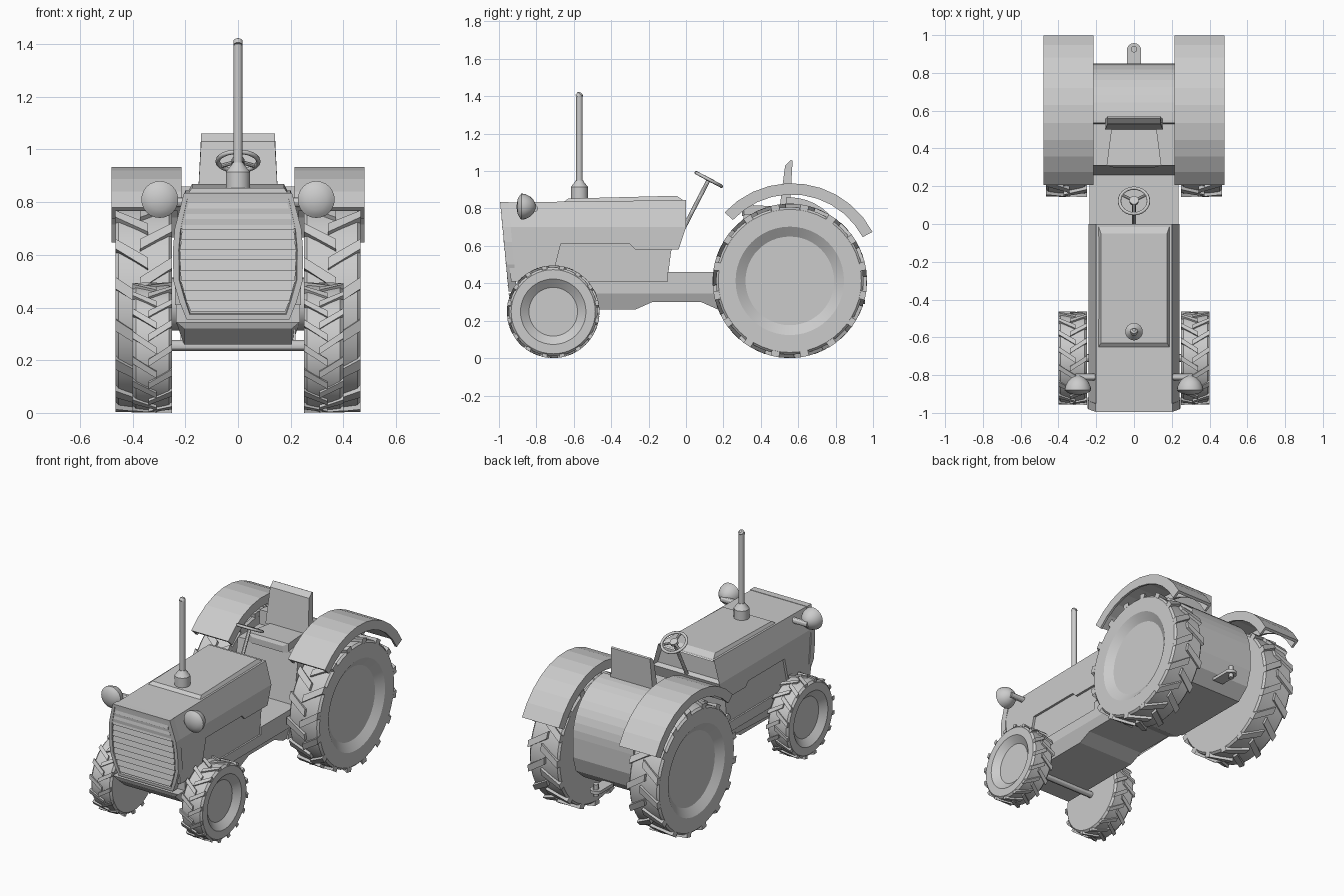
import bpy, bmesh
from math import pi, sin, cos, radians
from mathutils import Vector

if "Cube" in bpy.data.objects:
    bpy.data.objects.remove(bpy.data.objects["Cube"])

grey = bpy.data.materials.new("plain grey")
grey.use_nodes = True
COLOUR = (0.6, 0.6, 0.6, 1)
grey.diffuse_color = COLOUR
grey.node_tree.nodes["Principled BSDF"].inputs["Base Color"].default_value = COLOUR


def finish(name, bm, smooth=False):
    bmesh.ops.recalc_face_normals(bm, faces=bm.faces)
    mesh = bpy.data.meshes.new(name)
    bm.to_mesh(mesh)
    bm.free()
    mesh.materials.append(grey)
    ob = bpy.data.objects.new(name, mesh)
    bpy.context.collection.objects.link(ob)
    if smooth:
        bpy.ops.object.select_all(action='DESELECT')
        ob.select_set(True)
        bpy.context.view_layer.objects.active = ob
        bpy.ops.object.shade_smooth_by_angle(angle=radians(30))
    return ob


def add_loft(bm, rings):
    """Skin a row of equal point rings and cap both ends."""
    vs = [[bm.verts.new(p) for p in ring] for ring in rings]
    n = len(vs[0])
    for a, b in zip(vs, vs[1:]):
        for i in range(n):
            j = (i + 1) % n
            bm.faces.new((a[i], a[j], b[j], b[i]))
    bm.faces.new(vs[0])
    bm.faces.new(vs[-1][::-1])


def loft(name, rings, smooth=False):
    bm = bmesh.new()
    add_loft(bm, rings)
    return finish(name, bm, smooth)


def prism(name, profile, width):
    """Side profile (y, z) spread to +-width(z)."""
    w = width if callable(width) else (lambda z: width)
    return loft(name, [[(s * w(z), y, z) for y, z in profile] for s in (-1, 1)])


def lathe(name, profile, origin, axis, n=24):
    """Turn (distance along axis, radius) points round an axis."""
    q = Vector(axis).to_track_quat('Z', 'Y')
    o = Vector(origin)
    return loft(name, [[o + q @ Vector((r * cos(2 * pi * i / n), r * sin(2 * pi * i / n), d))
                        for i in range(n)] for d, r in profile], True)


def rod(name, a, b, r, n=12):
    d = Vector(b) - Vector(a)
    return lathe(name, [(0, r), (d.length, r)], a, d, n)


# Wheels with dished rims and chevron lugs
def wheel(name, s, y, r, x0, x1, rim, hub, skew):
    tread = r * 0.955
    lathe(name + "_tyre", [(x0, rim), (x0, tread - 0.012), (x0 + 0.012, tread), (x1 - 0.012, tread),
                           (x1, tread - 0.012), (x1, rim), (x1 - 0.035, hub)],
          (0, y, r), (s, 0, 0), 48)
    bm = bmesh.new()
    mid, half, count = (x0 + x1) / 2, 0.055, 16
    for side, edge, phase in ((-1, x0, 0), (1, x1, 0.5)):
        for i in range(count):
            th = 2 * pi * (i + phase) / count
            rings = []
            for x, t in ((edge, th), (mid - side * 0.015, th + skew)):
                rings.append([(s * x, y + q * cos(t + d), r + q * sin(t + d))
                              for q, d in ((tread * 0.97, -half), (r, -half),
                                           (r, half), (tread * 0.97, half))])
            add_loft(bm, rings)
    finish(name + "_lugs", bm)


# Fenders: swept channel with lips on both edges
def fender(name, s):
    section = [(0.215, 0.43), (0.215, 0.49), (0.48, 0.49), (0.48, 0.43),
               (0.465, 0.43), (0.465, 0.472), (0.23, 0.472), (0.23, 0.43)]
    rings = []
    for i in range(11):
        t = radians(28 + 109 * i / 10)
        rings.append([(s * x, 0.565 + q * cos(t), 0.445 + q * sin(t)) for x, q in section])
    loft(name, rings)


for s, side in ((1, "left"), (-1, "right")):
    wheel(side + "_rear_wheel", s, 0.555, 0.413, 0.25, 0.465, 0.29, 0.237, 0.2)
    wheel(side + "_front_wheel", s, -0.71, 0.248, 0.25, 0.4, 0.175, 0.13, 0.24)
    fender(side + "_fender", s)
    # Headlight, bulging lens at the front and domed shell behind
    lathe(side + "_headlight", [(-0.025, 0.012), (-0.02, 0.04), (-0.01, 0.058), (0, 0.07),
                                (0.02, 0.067), (0.045, 0.055), (0.065, 0.035), (0.077, 0.012)],
          (s * 0.297, -0.88, 0.81), (0, 1, 0))
    rod(side + "_headlight_arm", (s * 0.18, -0.81, 0.8), (s * 0.31, -0.81, 0.8), 0.018)

rod("front_axle", (-0.27, -0.71, 0.255), (0.27, -0.71, 0.255), 0.021)
rod("rear_axle", (-0.26, 0.555, 0.413), (0.26, 0.555, 0.413), 0.1, 24)


# Chassis, narrowing underneath
def chassis_width(z):
    return 0.235 if z > 0.34 else 0.205


prism("chassis_lower", [(-0.95, 0.345), (-0.94, 0.32), (-0.87, 0.26), (-0.27, 0.26), (-0.18, 0.3),
                        (0.08, 0.3), (0.17, 0.26), (0.6, 0.26), (0.6, 0.345)], chassis_width)
prism("chassis_upper", [(-0.88, 0.345), (0.4, 0.345), (0.4, 0.46), (-0.1, 0.46),
                        (-0.1, 0.41), (-0.88, 0.41)], 0.235)

# Rear housing with rounded back and seat step
arc = [(0.55 + 0.3 * cos(radians(a)), 0.56 + 0.3 * sin(radians(a))) for a in range(0, 91, 9)]
prism("rear_housing", [(0.2, 0.26), (0.74, 0.26), (0.82, 0.33), (0.85, 0.43)] + arc
      + [(0.535, 0.86), (0.53, 0.77), (0.31, 0.77), (0.26, 0.46)], 0.218)

# Hitch plate and pin
prism("hitch", [(0.8, 0.29), (0.93, 0.29), (0.93, 0.31), (0.8, 0.31)], 0.038)
lathe("hitch_eye", [(0, 0.038), (0.02, 0.038)], (0, 0.92, 0.29), (0, 0, 1), 16)
rod("hitch_pin", (0, 0.925, 0.265), (0, 0.925, 0.345), 0.017)

# Engine and hood
prism("engine", [(-0.93, 0.7), (-0.03, 0.7), (-0.08, 0.57), (-0.1, 0.41), (-0.93, 0.41)], 0.225)
prism("hood_sides", [(-0.97, 0.7), (0, 0.7), (-0.04, 0.58), (-0.27, 0.58), (-0.3, 0.61),
                     (-0.67, 0.61), (-0.72, 0.41), (-0.935, 0.41)], 0.24)
top = prism("hood_top", [(-0.98, 0.7), (-0.99, 0.832), (0, 0.845), (0, 0.7)],
            lambda z: 0.24 if z < 0.72 else 0.2)
# Recessed dashboard in the rear end of the hood
bm = bmesh.new()
bm.from_mesh(top.data)
back = max(bm.faces, key=lambda f: f.normal.y)
bmesh.ops.inset_individual(bm, faces=[back], thickness=0.02, depth=-0.03)
bm.to_mesh(top.data)
bm.free()
loft("hood_panel", [[(-w, y0, z0), (w, y0, z0), (w, y1, z1), (-w, y1, z1)]
                    for w, y0, z0, y1, z1 in ((0.192, -0.66, 0.83, 0, 0.835),
                                              (0.175, -0.63, 0.853, -0.05, 0.868))])

# Grille surround leaning back toward the bottom, with slats
half_outline = [(0.205, 0.835), (0.24, 0.7), (0.247, 0.62), (0.245, 0.5), (0.222, 0.42), (0.195, 0.355)]


def lean(z):
    return -1 + 0.095 * (0.835 - z)


def half_width(z):
    for (xa, za), (xb, zb) in zip(half_outline, half_outline[1:]):
        if z >= zb:
            return xa + (xb - xa) * (za - z) / (za - zb)
    return half_outline[-1][0]


outline = half_outline + [(-x, z) for x, z in reversed(half_outline)]
bm = bmesh.new()
add_loft(bm, [[(x, lean(z) + d, z) for x, z in outline] for d in (0.05, 0.006)])
bmesh.ops.recalc_face_normals(bm, faces=bm.faces)
face = min(bm.faces, key=lambda f: f.normal.y)
bmesh.ops.inset_individual(bm, faces=[face], thickness=0.022, depth=0)
bmesh.ops.inset_individual(bm, faces=[face], thickness=0.003, depth=-0.012)
finish("grille_frame", bm)
bm = bmesh.new()
for i in range(11):
    z0 = 0.385 + 0.039 * i
    z1 = z0 + 0.039
    rings = []
    for s in (-1, 1):
        wa, wb = half_width(z0) - 0.028, half_width(z1) - 0.028
        rings.append([(s * wa, lean(z0) + 0.003, z0), (s * wb, lean(z1) + 0.014, z1),
                      (s * wb, lean(z1) + 0.03, z1), (s * wa, lean(z0) + 0.03, z0)])
    add_loft(bm, rings)
finish("grille_slats", bm)

# Exhaust stack with a slanted flap
lathe("exhaust_base", [(0, 0.046), (0.065, 0.046), (0.09, 0.026), (0.1, 0.02)], (0, -0.57, 0.85), (0, 0, 1))
rod("exhaust_pipe", (0, -0.57, 0.9), (0, -0.57, 1.4), 0.017, 16)
lathe("exhaust_cap", [(0, 0.018), (0.02, 0.018), (0.028, 0.008)], (0, -0.577, 1.395), (0, 0.6, 0.8), 16)

# Steering column, rim and spokes
hub = Vector((0, 0.122, 0.955))
normal = Vector((0, 0.47, 0.88))
rod("steering_column", (0, -0.02, 0.68), hub, 0.011)
bpy.ops.mesh.primitive_torus_add(major_radius=0.077, minor_radius=0.009, major_segments=24,
                                 minor_segments=8, location=hub)
rim = bpy.context.object
rim.name = "steering_rim"
turn = normal.to_track_quat('Z', 'Y')
rim.rotation_euler = turn.to_euler()
rim.data.materials.append(grey)
bpy.ops.object.shade_smooth_by_angle(angle=radians(60))
for i in range(3):
    a = radians(90 + 120 * i)
    rod("steering_spoke", hub, hub + turn @ Vector((cos(a), sin(a), 0)) * 0.075, 0.008, 8)
lathe("steering_hub", [(-0.01, 0.024), (0.01, 0.024)], hub, normal, 16)

# Seat cushion and tapered backrest
loft("seat_cushion", [[(-w, y, 0.76), (w, y, 0.76), (w, y, z), (-w, y, z)]
                      for y, w, z in ((0.3, 0.11, 0.8), (0.31, 0.145, 0.82), (0.5, 0.12, 0.81))])
prism("seat_backrest", [(0.5, 0.8), (0.555, 0.8), (0.57, 1.055), (0.56, 1.06), (0.53, 1.03)],
      lambda z: 0.14 if z > 0.9 else 0.153)
